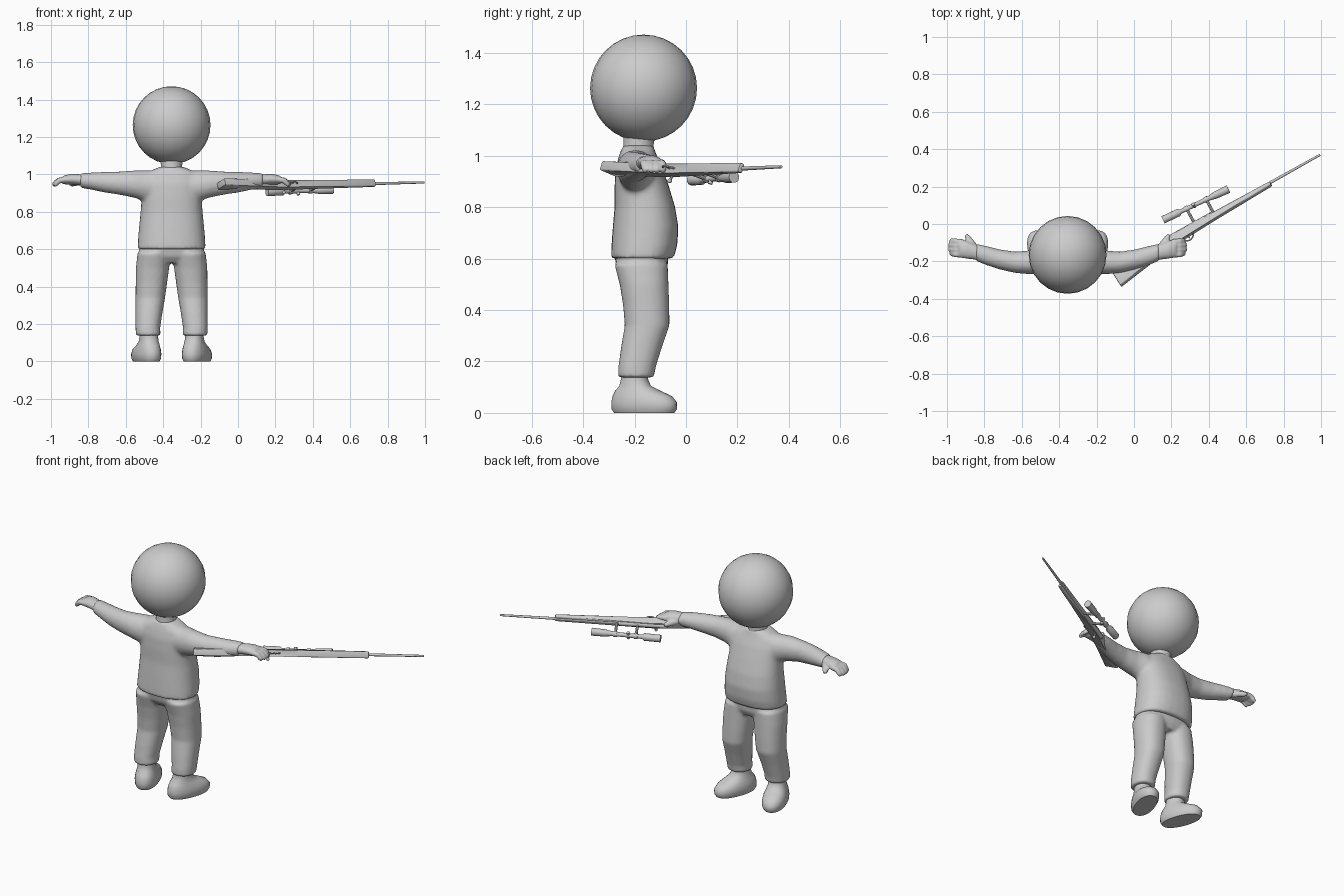
import bpy, bmesh, math
from mathutils import Vector

if "Cube" in bpy.data.objects:
    bpy.data.objects.remove(bpy.data.objects["Cube"])

CX = -0.355                      # figure's centre line
grey = bpy.data.materials.new("plain_grey")
grey.diffuse_color = (0.6, 0.6, 0.6, 1)
grey.use_nodes = True
grey.node_tree.nodes["Principled BSDF"].inputs["Base Color"].default_value = grey.diffuse_color


def finish(name, bm, loc=(0, 0, 0), angle=40):
    bmesh.ops.recalc_face_normals(bm, faces=bm.faces)
    me = bpy.data.meshes.new(name)
    bm.to_mesh(me)
    bm.free()
    ob = bpy.data.objects.new(name, me)
    ob.location = loc
    me.materials.append(grey)
    bpy.context.collection.objects.link(ob)
    bpy.ops.object.select_all(action='DESELECT')
    ob.select_set(True)
    bpy.context.view_layer.objects.active = ob
    bpy.ops.object.shade_smooth_by_angle(angle=math.radians(angle))
    return ob


def skin(bm, rings):
    loops = [[bm.verts.new(p) for p in r] for r in rings]
    n = len(loops[0])
    for a, b in zip(loops, loops[1:]):
        for i in range(n):
            bm.faces.new((a[i], a[(i + 1) % n], b[(i + 1) % n], b[i]))
    bm.faces.new(loops[0][::-1])
    bm.faces.new(loops[-1])


def loft(bm, rings, axis='z', power=1.0, n=28):
    """rings: position on axis, two centre coordinates, two radii"""
    out = []
    for t, c1, c2, r1, r2 in rings:
        ring = []
        for i in range(n):
            a = 2 * math.pi * i / n
            c, s = math.cos(a), math.sin(a)
            u = c1 + r1 * math.copysign(abs(c) ** power, c)
            v = c2 + r2 * math.copysign(abs(s) ** power, s)
            ring.append((u, v, t) if axis == 'z' else (t, u, v))
        out.append(ring)
    skin(bm, out)


def tube(bm, stops, n=12):
    """stops: (point, radius) along a path"""
    pts = [Vector(p) for p, _ in stops]
    d = (pts[-1] - pts[0]).normalized()
    a = d.orthogonal().normalized()
    b = d.cross(a)
    skin(bm, [[p + (a * math.cos(2 * math.pi * i / n) + b * math.sin(2 * math.pi * i / n)) * r
               for i in range(n)] for p, (_, r) in zip(pts, stops)])


def blend(ob, voxel, rounds):
    """mirror across the centre line and fuse the volumes softly"""
    ob.modifiers.new("mirror", 'MIRROR').use_mirror_merge = False
    m = ob.modifiers.new("fuse", 'REMESH')
    m.mode, m.voxel_size, m.use_smooth_shade = 'VOXEL', voxel, True
    s = ob.modifiers.new("soften", 'SMOOTH')
    s.factor, s.iterations = 0.5, rounds


# head
bm = bmesh.new()
bmesh.ops.create_uvsphere(bm, u_segments=24, v_segments=16, radius=0.208)
finish("head", bm, (CX, -0.165, 1.263))

# neck
bm = bmesh.new()
loft(bm, [(0.99, 0, -0.185, 0.07, 0.07), (1.04, 0, -0.185, 0.055, 0.058),
          (1.10, 0, -0.18, 0.065, 0.065)])
finish("neck", bm, (CX, 0, 0))

# shirt: body and sleeves
bm = bmesh.new()
loft(bm, [(0.60, 0, -0.17, 0.182, 0.122), (0.65, 0, -0.162, 0.180, 0.128),
          (0.72, 0, -0.157, 0.174, 0.128), (0.80, 0, -0.160, 0.166, 0.118),
          (0.88, 0, -0.172, 0.160, 0.106), (0.95, 0, -0.182, 0.158, 0.092),
          (1.00, 0, -0.187, 0.145, 0.074), (1.025, 0, -0.187, 0.10, 0.064),
          (1.04, 0, -0.185, 0.063, 0.062)], power=0.85)
loft(bm, [(0.03, -0.187, 0.935, 0.07, 0.08), (0.14, -0.192, 0.938, 0.072, 0.084),
          (0.20, -0.205, 0.948, 0.064, 0.073), (0.28, -0.205, 0.953, 0.057, 0.062),
          (0.36, -0.19, 0.958, 0.054, 0.055), (0.43, -0.17, 0.964, 0.052, 0.046),
          (0.49, -0.152, 0.967, 0.046, 0.039)], axis='x')
blend(finish("shirt", bm, (CX, 0, 0)), 0.011, 5)

# trousers: hips and legs
bm = bmesh.new()
loft(bm, [(0.525, 0.0, -0.165, 0.13, 0.075), (0.56, 0, -0.17, 0.175, 0.098),
          (0.63, 0, -0.175, 0.172, 0.108)], power=0.85)
loft(bm, [(0.138, 0.125, -0.195, 0.066, 0.070), (0.18, 0.127, -0.190, 0.066, 0.073),
          (0.26, 0.121, -0.172, 0.072, 0.080), (0.34, 0.114, -0.151, 0.079, 0.087),
          (0.42, 0.108, -0.155, 0.084, 0.090), (0.50, 0.102, -0.163, 0.089, 0.095),
          (0.58, 0.093, -0.175, 0.089, 0.104)], power=0.9)
blend(finish("trousers", bm, (CX, 0, 0)), 0.009, 4)

# feet, toes turned outward
bm = bmesh.new()
rings = [(0.0, 0, 0.04, 0.058, 0.122), (0.015, 0, 0.04, 0.066, 0.132),
         (0.04, 0, 0.04, 0.068, 0.133), (0.065, 0, 0.032, 0.064, 0.120),
         (0.085, 0, 0.014, 0.057, 0.092), (0.105, 0, 0.002, 0.051, 0.062),
         (0.13, 0, 0, 0.048, 0.053), (0.18, 0, 0, 0.048, 0.052)]
loft(bm, rings, power=0.9)
turn = math.radians(-20)
for v in bm.verts:
    x, y = v.co.x, v.co.y
    v.co.x = 0.122 + x * math.cos(turn) - y * math.sin(turn)
    v.co.y = -0.200 + x * math.sin(turn) + y * math.cos(turn)
ob = finish("feet", bm, (CX, 0, 0), 50)
ob.modifiers.new("mirror", 'MIRROR')

# hands: palm, four fingers, thumb
bm = bmesh.new()
loft(bm, [(0.45, -0.165, 0.967, 0.038, 0.031), (0.50, -0.148, 0.972, 0.042, 0.029),
          (0.54, -0.138, 0.974, 0.047, 0.028), (0.58, -0.132, 0.970, 0.047, 0.023)],
     axis='x')
for i in range(4):
    y = -0.165 + i * 0.023
    e = 0.640 - 0.008 * abs(i - 1.5)
    tube(bm, [((0.56, y, 0.972), 0.016), ((0.60, y + 0.003, 0.968), 0.016),
              ((e - 0.012, y + 0.006, 0.952), 0.015), ((e, y + 0.007, 0.940), 0.010)])
tube(bm, [((0.49, -0.135, 0.960), 0.020), ((0.515, -0.10, 0.955), 0.018),
          ((0.533, -0.075, 0.950), 0.016), ((0.543, -0.057, 0.947), 0.009)])
blend(finish("hands", bm, (CX, 0, 0)), 0.006, 3)

# rifle frame: s runs back from the muzzle, v is the rifle's own up, w its side
MUZZLE = Vector((0.995, 0.37, 0.957))
BACK = Vector((-0.873, -0.488, -0.022)).normalized()
UP = Vector((-0.459, 0.82, -0.34))
UP = (UP - BACK * UP.dot(BACK)).normalized()
SIDE = BACK.cross(UP)


def at(s, v=0.0, w=0.0):
    return MUZZLE + BACK * s + UP * v + SIDE * w


def slab(bm, outline, half, bevel=0.0):
    skin(bm, [[at(s, v, w) for s, v in outline] for w in (-half, half)])
    if bevel:
        bmesh.ops.bevel(bm, geom=list(bm.edges), offset=bevel, segments=2,
                        affect='EDGES', profile=0.5)


# barrel
bm = bmesh.new()
tube(bm, [(at(0), 0.006), (at(0.3), 0.008), (at(0.62), 0.011), (at(0.85), 0.013)])
finish("rifle_barrel", bm)

# stock
bm = bmesh.new()
slab(bm, [(0.305, 0.004), (0.86, 0.010), (0.95, 0.004), (1.02, -0.006), (1.277, -0.018),
          (1.272, -0.100), (1.05, -0.062), (0.98, -0.058), (0.92, -0.036),
          (0.70, -0.030), (0.305, -0.018)], 0.019, 0.006)
finish("rifle_stock", bm)

# receiver
bm = bmesh.new()
tube(bm, [(at(0.66, 0.004), 0.015), (at(0.93, 0.004), 0.015)])
finish("rifle_receiver", bm)

# bolt handle
bm = bmesh.new()
tube(bm, [(at(0.86, 0.006), 0.006), (at(0.865, 0.0, 0.035), 0.005)], 8)
bmesh.ops.create_uvsphere(bm, u_segments=10, v_segments=8, radius=0.009)
for v in bm.verts[-74:]:
    if v.co.length < 0.02:
        v.co += at(0.866, 0.0, 0.038)
finish("rifle_bolt", bm)

# trigger guard and trigger
bm = bmesh.new()
arc = [at(0.83 + 0.034 * math.cos(a), -0.028 - 0.034 * math.sin(a))
       for a in [math.pi * i / 8 for i in range(9)]]
for p, q in zip(arc, arc[1:]):
    tube(bm, [(p, 0.004), (q, 0.004)], 6)
tube(bm, [(at(0.835, -0.02), 0.004), (at(0.825, -0.052), 0.003)], 6)
finish("rifle_trigger_guard", bm)

# scope: straight tube with wide ends
bm = bmesh.new()
back, front = Vector((0.155, 0.022, 0.905)), Vector((0.505, 0.187, 0.917))
tube(bm, [(back.lerp(front, t), r) for t, r in
          [(0, 0.021), (0.24, 0.021), (0.27, 0.012), (0.68, 0.012),
           (0.78, 0.018), (0.8, 0.020), (1, 0.022)]], 14)
mid = back.lerp(front, 0.47)
tube(bm, [(mid - SIDE * 0.022, 0.009), (mid + SIDE * 0.022, 0.009)], 10)
finish("rifle_scope", bm)

# scope mounts
bm = bmesh.new()
for t in (0.36, 0.66):
    p = back.lerp(front, t)
    d = (front - back).normalized()
    foot = at((p - MUZZLE).dot(BACK), 0.005)
    tube(bm, [(p, 0.008), (foot, 0.008)], 8)
    tube(bm, [(p - d * 0.01, 0.016), (p + d * 0.01, 0.016)], 14)
finish("rifle_scope_mounts", bm)
